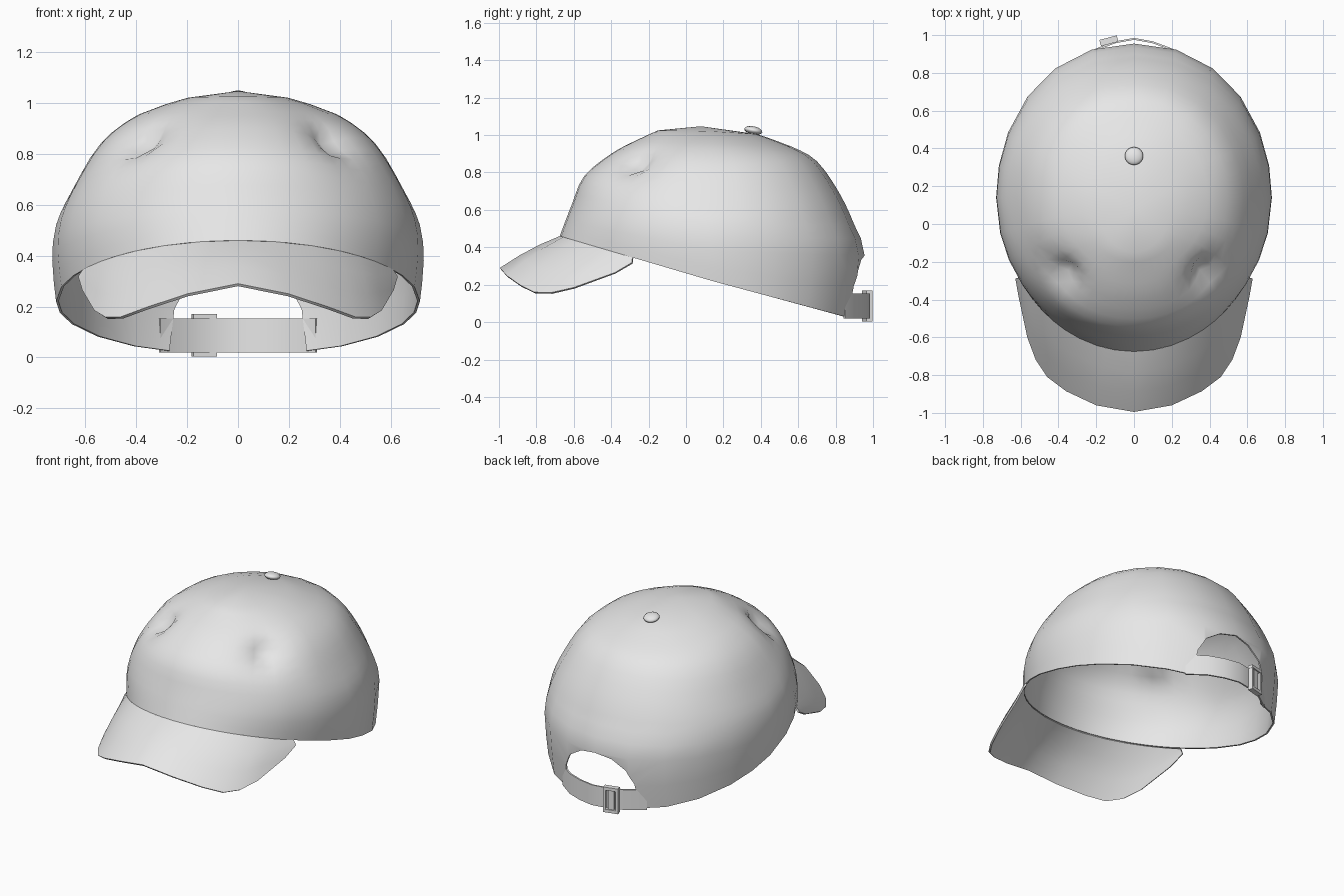
import bpy, bmesh, math
from mathutils import Vector

if "Cube" in bpy.data.objects:
    bpy.data.objects.remove(bpy.data.objects["Cube"], do_unlink=True)

grey = bpy.data.materials.new("light grey")
grey.use_nodes = True
grey.diffuse_color = (0.8, 0.8, 0.8, 1)
grey.node_tree.nodes["Principled BSDF"].inputs["Base Color"].default_value = (0.8, 0.8, 0.8, 1)


def make(name, verts, faces):
    mesh = bpy.data.meshes.new(name)
    mesh.from_pydata([tuple(v) for v in verts], [], faces)
    bm = bmesh.new()
    bm.from_mesh(mesh)
    bmesh.ops.recalc_face_normals(bm, faces=bm.faces)
    bm.to_mesh(mesh)
    bm.free()
    mesh.materials.append(grey)
    ob = bpy.data.objects.new(name, mesh)
    bpy.context.collection.objects.link(ob)
    return ob


def activate(ob):
    bpy.ops.object.select_all(action='DESELECT')
    ob.select_set(True)
    bpy.context.view_layer.objects.active = ob


def finish(ob, thickness=0, cutter=None, angle=60):
    activate(ob)
    if thickness:
        m = ob.modifiers.new("Thickness", 'SOLIDIFY')
        m.thickness = thickness
        m.offset = -1
        bpy.ops.object.modifier_apply(modifier=m.name)
    if cutter:
        m = ob.modifiers.new("Opening", 'BOOLEAN')
        m.operation = 'DIFFERENCE'
        m.solver = 'EXACT'
        m.object = cutter
        bpy.ops.object.modifier_apply(modifier=m.name)
        bpy.data.objects.remove(cutter, do_unlink=True)
    bpy.ops.object.shade_smooth_by_angle(angle=math.radians(angle))


def grid_faces(rows, cols, closed=False):
    return [(r * cols + c, r * cols + (c + 1) % cols,
             (r + 1) * cols + (c + 1) % cols, (r + 1) * cols + c)
            for r in range(rows - 1) for c in range(cols if closed else cols - 1)]


def box(name, centre, size, turn=0, bevel=0.004):
    bm = bmesh.new()
    bmesh.ops.create_cube(bm, size=1)
    mesh = bpy.data.meshes.new(name)
    bm.to_mesh(mesh)
    bm.free()
    mesh.materials.append(grey)
    ob = bpy.data.objects.new(name, mesh)
    bpy.context.collection.objects.link(ob)
    ob.location, ob.scale, ob.rotation_euler.z = centre, size, turn
    return ob


# Crown rings: front y, z / side x, y, z / back y, z
RINGS = [(-.675, .46, .715, .14, .22, .92, .01),
         (-.645, .54, .73, .14, .38, .955, .355),
         (-.61, .63, .715, .14, .52, .90, .52),
         (-.545, .78, .65, .14, .66, .82, .69),
         (-.40, .90, .54, .14, .84, .70, .86),
         (-.27, .97, .39, .14, .955, .56, .94),
         (-.15, 1.025, .2, .13, 1.02, .38, 1.005)]
HALF = [0, 8, 16, 24, 31, 37, 43, 49, 55, 65, 76, 90, 102, 115, 131, 147, 164, 180]


def ring_point(ring, degrees):
    yf, zf, w, ys, zs, yb, zb = ring
    a = math.radians(degrees)
    c, s = math.cos(a), math.sin(a)
    ye, ze = (yf, zf) if c > 0 else (yb, zb)
    x = math.copysign(abs(s) ** (1 if c > 0 else 0.92), s) * w
    return Vector((x, ys + (ye - ys) * abs(c), zs + (ze - zs) * abs(c)))


def spline(p0, p1, p2, p3, t):
    return tuple(0.5 * (2 * b + (c - a) * t + (2 * a - 5 * b + 4 * c - d) * t * t
                        + (3 * b - a - 3 * c + d) * t ** 3)
                 for a, b, c, d in zip(p0, p1, p2, p3))


rings = []
for i in range(len(RINGS) - 1):
    near = [RINGS[min(max(i + k, 0), len(RINGS) - 1)] for k in (-1, 0, 1, 2)]
    steps = (0, 1/3, 2/3) if i in (2, 3, 4) else (0, 1/2)
    rings += [spline(*near, t) for t in steps]
rings.append(RINGS[-1])
angles = HALF + [-a for a in HALF[-2:0:-1]]
verts = [ring_point(r, a) for r in rings for a in angles]

# Pinched dents behind the front panel
for v in verts:
    for side in (-1, 1):
        d = v - Vector((side * .375, -.265, .85))
        depth = .035 * math.exp(-(d.length / .15) ** 2) + .06 * math.exp(-(d.length / .065) ** 2)
        v += (Vector((0, .1, .5)) - v).normalized() * depth

n = len(angles)
faces = grid_faces(len(rings), n, True)
verts.append(Vector((0, .08, 1.047)))
top = (len(rings) - 1) * n
faces += [(top + c, top + (c + 1) % n, len(verts) - 1) for c in range(n)]
crown = make("crown", verts, faces)

# Arched opening at the back
arch = [(.27, -.1), (.27, .02), (.25, .19), (.205, .275), (.11, .335), (0, .355)]
arch += [(-x, z) for x, z in arch[-2::-1]]
k = len(arch)
cutter = make("opening_cutter", [(x, y, z) for y in (.6, 1.3) for x, z in arch],
              grid_faces(2, k, True) + [tuple(range(k)), tuple(range(k, 2 * k))])
cutter.hide_render = True
finish(crown, .01, cutter)

# Curved brim, lofted from the crown edge to its rim
rim = [(0, -.995, .29), (.2, -.96, .25), (.36, -.885, .197), (.46, -.81, .16),
       (.52, -.72, .158), (.565, -.6, .185), (.612, -.38, .265), (.628, -.29, .318)]
joint = [0, 12, 24, 34, 42, 49, 55, 58.5]
pairs = [(ring_point(RINGS[0], a), Vector(p)) for a, p in zip(joint, rim)]
flip = Vector((-1, 1, 1))
pairs = [(a * flip, b * flip) for a, b in pairs[:0:-1]] + pairs
verts = []
for t in (0, .33, .67, 1):
    for a, b in pairs:
        p = a.lerp(b, t)
        p.z += .05 * t * (1 - t) * min(1, (a - b).length / .3)
        verts.append(p)
brim = make("brim", verts, grid_faces(4, len(pairs)))
if sum(f.normal.z for f in brim.data.polygons) < 0:
    brim.data.flip_normals()
finish(brim, .012)

# Rear strap
path = [(-.31, .85), (-.2, .93), (-.1, .967), (0, .985), (.1, .967), (.2, .93), (.31, .85)]
strap = make("strap", [(x, y, z) for z in (.02, .153) for x, y in path], grid_faces(2, len(path)))
finish(strap, .01)

# Strap buckle: frame bars and a centre post
turn = .25
for name, dx, z, size in [("buckle_top", 0, .16, (.095, .034, .02)),
                          ("buckle_bottom", 0, .014, (.095, .034, .02)),
                          ("buckle_left", .04, .087, (.014, .03, .15)),
                          ("buckle_right", -.04, .087, (.014, .03, .15)),
                          ("buckle_post", 0, .087, (.04, .018, .15))]:
    box(name, (-.133 + dx * math.cos(turn), .97 + dx * math.sin(turn), z), size, turn)

# Top button
bpy.ops.mesh.primitive_uv_sphere_add(segments=16, ring_count=8, radius=1, location=(0, .36, 1.025))
button = bpy.context.object
button.name = "top_button"
button.scale = (.049, .049, .022)
button.rotation_euler.x = -.2
button.data.materials.append(grey)
finish(button)
